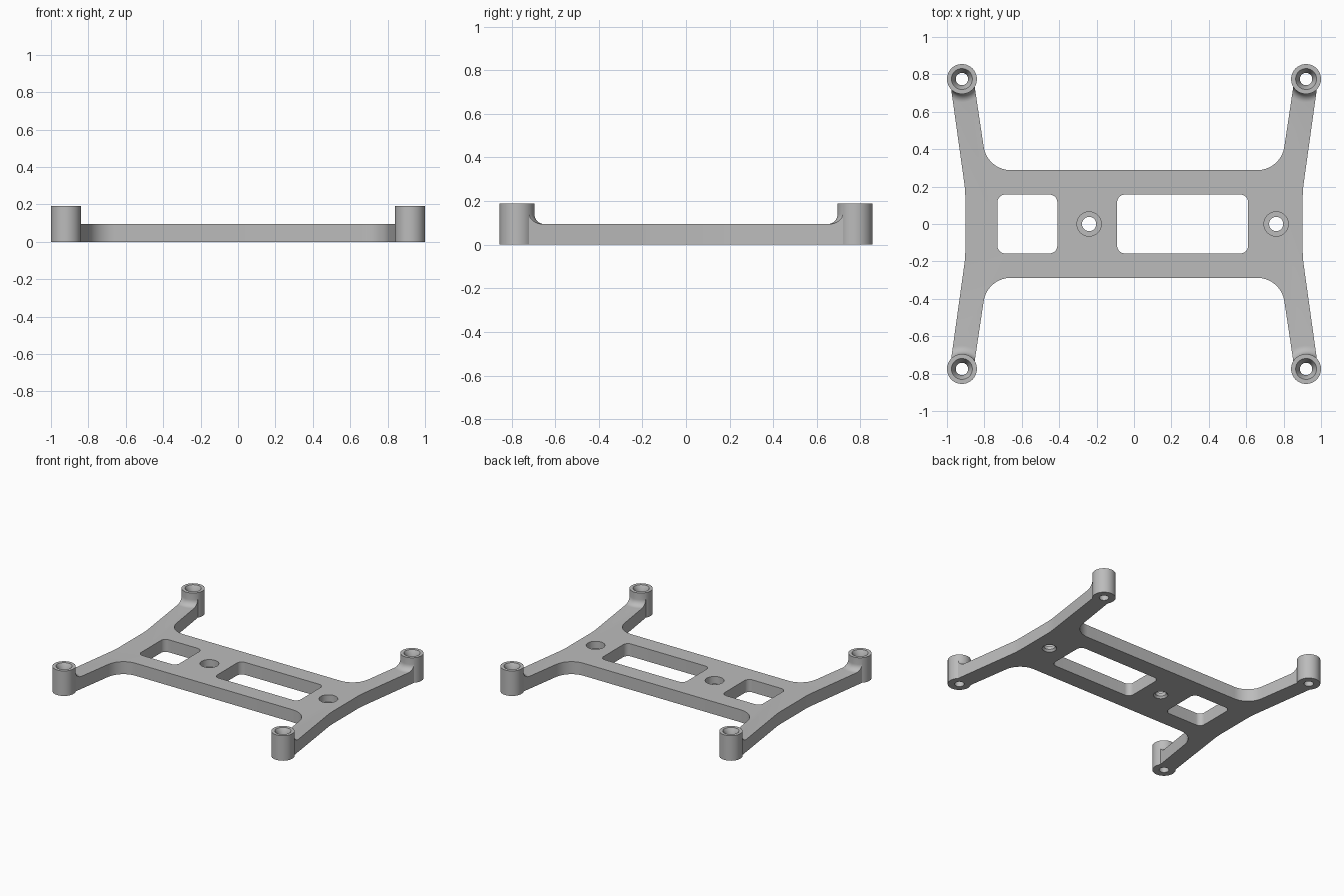
import bpy
import bmesh
from math import pi, sin, cos
from mathutils import Vector

cube = bpy.data.objects.get("Cube")
if cube:
    bpy.data.objects.remove(cube, do_unlink=True)

PLATE_H, POST_H, POST_R = 0.095, 0.19, 0.08
POST_X, POST_Y = 0.92, 0.775

grey = bpy.data.materials.new("plain grey")
grey.use_nodes = True
grey.diffuse_color = (0.5, 0.5, 0.5, 1)
grey.node_tree.nodes["Principled BSDF"].inputs["Base Color"].default_value = (0.5, 0.5, 0.5, 1)


def finish(name, bm):
    bmesh.ops.recalc_face_normals(bm, faces=bm.faces)
    mesh = bpy.data.meshes.new(name)
    bm.to_mesh(mesh)
    bm.free()
    mesh.materials.append(grey)
    obj = bpy.data.objects.new(name, mesh)
    bpy.context.collection.objects.link(obj)
    return obj


def rounded(corners, steps=10):
    """Outline from (x, y, radius) corners, each rounded by a tangent arc."""
    out = []
    for i, (x, y, r) in enumerate(corners):
        p = Vector((x, y))
        if r == 0:
            out.append(p)
            continue
        a = (Vector(corners[i - 1][:2]) - p).normalized()
        b = (Vector(corners[(i + 1) % len(corners)][:2]) - p).normalized()
        half = a.angle(b) / 2
        centre = p + (a + b).normalized() * (r / sin(half))
        start = p + a * (r * cos(half) / sin(half)) - centre
        end = p + b * (r * cos(half) / sin(half)) - centre
        sweep = pi - 2 * half
        for k in range(steps + 1):
            t = k / steps
            out.append(centre + (start * sin((1 - t) * sweep) + end * sin(t * sweep)) / sin(sweep))
    return out


def prism(name, outline, z0, z1):
    bm = bmesh.new()
    face = bm.faces.new([bm.verts.new((p.x, p.y, z0)) for p in outline])
    ext = bmesh.ops.extrude_face_region(bm, geom=[face], use_keep_orig=True)
    top = [v for v in ext["geom"] if isinstance(v, bmesh.types.BMVert)]
    bmesh.ops.translate(bm, verts=top, vec=(0, 0, z1 - z0))
    return finish(name, bm)


def lathe(name, profile, x, y, segments=48):
    """Closed solid of revolution from (radius, z) points, bottom to top."""
    bm = bmesh.new()
    rings = [[bm.verts.new((x + r * cos(2 * pi * k / segments), y + r * sin(2 * pi * k / segments), z))
              for k in range(segments)] for r, z in profile]
    for low, high in zip(rings, rings[1:]):
        for k in range(segments):
            n = (k + 1) % segments
            bm.faces.new((low[k], low[n], high[n], high[k]))
    bm.faces.new(rings[0])
    bm.faces.new(rings[-1])
    return finish(name, bm)


def combine(obj, tool, operation, keep=False):
    mod = obj.modifiers.new("join", 'BOOLEAN')
    mod.operation, mod.object, mod.solver = operation, tool, 'EXACT'
    dg = bpy.context.evaluated_depsgraph_get()
    mesh = bpy.data.meshes.new_from_object(obj.evaluated_get(dg))
    obj.modifiers.clear()
    obj.data = mesh
    if not keep:
        bpy.data.objects.remove(tool, do_unlink=True)


# Plate outline with four splayed arms, mirrored from one quarter
quarter = [(0.902, 0.18, 0.6), (0.985, POST_Y, 0), (0.858, POST_Y, 0), (0.785, 0.288, 0.145)]
half = quarter + [(-x, y, r) for x, y, r in reversed(quarter)]
outline = rounded(half + [(x, -y, r) for x, y, r in reversed(half)])
frame = prism("mounting_frame", outline, 0, PLATE_H)
arm_limit = prism("arm_limit", outline, -0.1, 0.4)

# Corner posts with a concave fillet where they meet the arms
fr = 0.045
fillet = [(POST_R + fr * (1 - sin(a)), PLATE_H + fr * (1 - cos(a)))
          for a in [k * pi / 16 for k in range(9)]]
corners = [(sx * POST_X, sy * POST_Y) for sx in (-1, 1) for sy in (-1, 1)]
for x, y in corners:
    flare = lathe("post_fillet", [(POST_R + fr, 0.05)] + fillet, x, y)
    combine(flare, arm_limit, 'INTERSECT', keep=True)
    combine(frame, flare, 'UNION')
    combine(frame, lathe("post", [(POST_R, 0), (POST_R, POST_H)], x, y), 'UNION')
bpy.data.objects.remove(arm_limit, do_unlink=True)

# Countersunk screw holes through the posts
for x, y in corners:
    screw = [(0.033, -0.05), (0.033, 0.15), (0.056, POST_H), (0.056, 0.25)]
    combine(frame, lathe("post_hole", screw, x, y), 'DIFFERENCE')

# Two rounded windows
for x0, x1 in ((-0.73, -0.41), (-0.09, 0.61)):
    window = rounded([(x0, -0.157, 0.04), (x1, -0.157, 0.04), (x1, 0.157, 0.04), (x0, 0.157, 0.04)])
    combine(frame, prism("window", window, -0.1, 0.2), 'DIFFERENCE')

# Stepped centre-line holes, chamfered underneath
for x in (-0.24, 0.76):
    bore = [(0.05, -0.05), (0.05, 0), (0.038, 0.015), (0.038, 0.04), (0.065, 0.04), (0.065, 0.2)]
    combine(frame, lathe("bore", bore, x, 0), 'DIFFERENCE')

bpy.ops.object.select_all(action='DESELECT')
frame.select_set(True)
bpy.context.view_layer.objects.active = frame
bpy.ops.object.shade_smooth_by_angle(angle=pi / 6)
